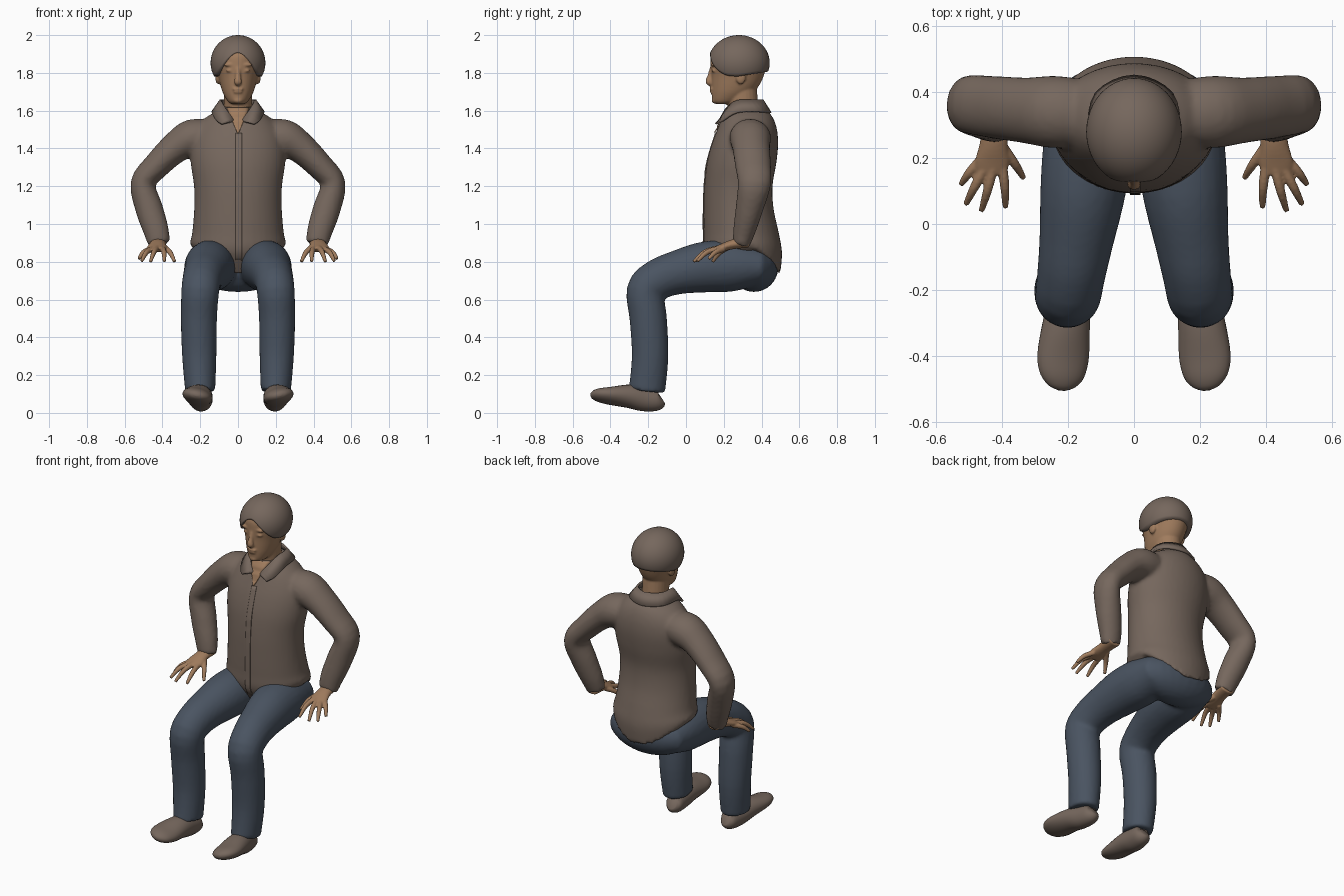
import bpy, bmesh
from math import sin, cos, pi, acos, sqrt
from mathutils import Vector, Matrix

cube = bpy.data.objects.get("Cube")
if cube:
    bpy.data.objects.remove(cube, do_unlink=True)


def material(name, rgb):
    mat = bpy.data.materials.new(name)
    mat.use_nodes = True
    mat.diffuse_color = (*rgb, 1)
    mat.node_tree.nodes["Principled BSDF"].inputs["Base Color"].default_value = (*rgb, 1)
    return mat


BROWN = material("warm brown cloth", (0.18, 0.136, 0.11))
SKIN = material("tan skin", (0.35, 0.2, 0.11))
DENIM = material("dark blue denim", (0.068, 0.088, 0.12))


def smooth_path(points, steps=4):
    """Catmull-Rom interpolation through tuples of any length."""
    padded = [points[0], *points, points[-1]]
    out = []
    for a, b, c, d in zip(padded, padded[1:], padded[2:], padded[3:]):
        for i in range(steps):
            t = i / steps
            out.append(tuple(
                q + t * ((r - p) + t * ((2 * p - 5 * q + 4 * r - s) + t * (3 * (q - r) + s - p))) / 2
                for p, q, r, s in zip(a, b, c, d)))
    return out + [points[-1]]


def skin_rings(bm, rings, cap_end=True):
    """Joins rings of points with quads and closes the ends."""
    loops = [[bm.verts.new(p) for p in ring] for ring in rings]
    for low, high in zip(loops, loops[1:]):
        for i in range(len(low)):
            j = (i + 1) % len(low)
            bm.faces.new((low[i], low[j], high[j], high[i]))
    bm.faces.new(loops[0])
    if cap_end:
        bm.faces.new(loops[-1])


def tube(bm, points, ref, sides=24):
    """Limb along a path of (x, y, z, radius along ref, radius across)."""
    path = smooth_path(points)
    centres = [Vector(p[:3]) for p in path]
    last = len(path) - 1
    rings = []
    for i, p in enumerate(path):
        along = (centres[min(i + 1, last)] - centres[max(i - 1, 0)]).normalized()
        side = Vector(ref)
        side = (side - along * side.dot(along)).normalized()
        cross = along.cross(side)
        rings.append([centres[i] + side * p[3] * cos(a) + cross * p[4] * sin(a)
                      for a in (2 * pi * k / sides for k in range(sides))])
    skin_rings(bm, rings)


def body(bm, levels, sides=40):
    """Upright form from (z, front y, back y, half width, side lift)."""
    rings = []
    for z, front, back, half, lift in smooth_path(levels):
        mid, depth = (front + back) / 2, (back - front) / 2
        rings.append([(half * cos(a), mid + depth * sin(a), z + lift * cos(a) ** 2)
                      for a in (2 * pi * k / sides for k in range(sides))])
    skin_rings(bm, rings)


def ball(bm, centre, radii):
    bmesh.ops.create_uvsphere(bm, u_segments=24, v_segments=16, radius=1,
                              matrix=Matrix.Translation(centre) @ Matrix.Diagonal((*radii, 1)))


def finish(name, bm, mat, voxel=0, thickness=0):
    """Makes the object; voxel fuses overlapping forms into one skin."""
    bmesh.ops.recalc_face_normals(bm, faces=bm.faces)
    mesh = bpy.data.meshes.new(name)
    bm.to_mesh(mesh)
    bm.free()
    mesh.polygons.foreach_set("use_smooth", [True] * len(mesh.polygons))
    mesh.materials.append(mat)
    obj = bpy.data.objects.new(name, mesh)
    bpy.context.collection.objects.link(obj)
    if voxel:
        fuse = obj.modifiers.new("fuse", "REMESH")
        fuse.mode = "VOXEL"
        fuse.voxel_size = voxel
        fuse.use_smooth_shade = True
        relax = obj.modifiers.new("relax", "SMOOTH")
        relax.factor = 0.5
        relax.iterations = 3
    if thickness:
        solid = obj.modifiers.new("thickness", "SOLIDIFY")
        solid.thickness = thickness
        solid.offset = 0
    return obj


def mirrored(points, s):
    return [(s * p[0], *p[1:]) for p in points]


# Shirt: torso and sleeves fused
TORSO = [(.735, .17, .50, .24, .14), (.85, .10, .508, .255, .05), (.95, .093, .492, .243, 0),
         (1.08, .093, .464, .232, 0), (1.2, .097, .458, .233, 0), (1.32, .11, .478, .25, 0),
         (1.42, .135, .488, .25, 0), (1.5, .165, .482, .225, 0), (1.56, .19, .462, .175, 0),
         (1.6, .21, .432, .11, 0), (1.625, .225, .41, .08, 0)]
SLEEVE = [(.13, .335, 1.46, .10, .085), (.24, .34, 1.455, .11, .10), (.33, .345, 1.405, .10, .083),
          (.43, .355, 1.31, .095, .071), (.503, .362, 1.215, .088, .066), (.47, .335, 1.08, .073, .073),
          (.435, .31, .97, .06, .068), (.418, .293, .895, .047, .058)]
shirt = bmesh.new()
body(shirt, TORSO)
for s in (1, -1):
    tube(shirt, mirrored(SLEEVE, s), (0, 1, 0))
finish("shirt", shirt, BROWN, voxel=.013)

LEVELS = smooth_path(TORSO)


def chest_y(x, z):
    """Front surface of the torso."""
    _, front, back, half, _ = min(LEVELS, key=lambda level: abs(level[0] - z))
    depth = (back - front) / 2
    return front + depth * (1 - sqrt(max(0, 1 - (x / half) ** 2)))


def chest_plate(name, bottom, top, mat, gap, rows=14, cols=6):
    """Thin panel on the chest between two (z, left x, right x) edges."""
    bm = bmesh.new()
    grid = []
    for r in range(rows + 1):
        z, x0, x1 = (b + (t - b) * r / rows for b, t in zip(bottom, top))
        xs = [x0 + (x1 - x0) * c / cols for c in range(cols + 1)]
        grid.append([bm.verts.new((x, chest_y(x, z) - gap, z)) for x in xs])
    for low, high in zip(grid, grid[1:]):
        for c in range(cols):
            bm.faces.new((low[c], low[c + 1], high[c + 1], high[c]))
    finish(name, bm, mat, thickness=.006)


chest_plate("button_placket", (.8, -.012, .02), (1.48, -.012, .02), BROWN, .001, rows=30)
chest_plate("open_neck", (1.48, -.003, .003), (1.615, -.06, .06), SKIN, .004)

# Collar: folded leaf running from one wing round the neck to the other
TOP_EDGE = [(.02, .185, 1.545), (.06, .21, 1.605), (.088, .27, 1.652), (.08, .36, 1.655)]
LOW_EDGE = [(.085, .158, 1.53), (.115, .195, 1.548), (.135, .27, 1.59), (.115, .395, 1.595)]
collar = bmesh.new()
edges = []
for half, back in ((TOP_EDGE, (0, .405, 1.655)), (LOW_EDGE, (0, .448, 1.588))):
    line = smooth_path(half + [back] + mirrored(half[::-1], -1))
    edges.append([collar.verts.new(p) for p in line])
for i in range(len(edges[0]) - 1):
    collar.faces.new((edges[0][i], edges[0][i + 1], edges[1][i + 1], edges[1][i]))
finish("collar", collar, BROWN, thickness=.012)

# Trousers: seat and both bent legs fused
LEG = [(.125, .40, .775, .12, .095), (.14, .25, .777, .134, .134), (.155, .1, .772, .13, .135),
       (.175, -.05, .742, .113, .116), (.19, -.15, .705, .104, .108), (.2, -.215, .645, .1, .1),
       (.207, -.2, .5, .096, .099), (.205, -.19, .3, .091, .097), (.2, -.207, .115, .08, .097)]
trousers = bmesh.new()
ball(trousers, (0, .36, .775), (.255, .13, .135))
for s in (1, -1):
    tube(trousers, mirrored(LEG, s), (1, 0, 0))
finish("trousers", trousers, DENIM, voxel=.013)

# Shoes: toes raised and soles rolled slightly outward
SHOE = [(.185, -.128, .075, .025, .03), (.187, -.15, .067, .05, .055), (.195, -.22, .074, .061, .066),
        (.205, -.3, .088, .072, .062), (.215, -.4, .09, .08, .046), (.217, -.46, .094, .068, .035),
        (.219, -.492, .096, .042, .022), (.22, -.505, .097, .012, .008)]
for s, side in ((1, "left"), (-1, "right")):
    shoe = bmesh.new()
    tube(shoe, mirrored(SHOE, s), (1, 0, s * .22))
    finish(side + "_shoe", shoe, BROWN)

# Hands: palm plus spread digits
PALM = [(.42, .33, .905, .045, .03), (.425, .25, .893, .042, .026), (.43, .19, .875, .052, .02),
        (.435, .155, .865, .045, .015)]
DIGITS = [[(.395, .23, .88), (.36, .18, .85), (.335, .14, .80)],
          [(.4, .18, .87), (.392, .11, .85), (.39, .05, .802)],
          [(.428, .17, .872), (.445, .1, .852), (.463, .04, .80)],
          [(.45, .175, .87), (.485, .11, .85), (.51, .06, .803)],
          [(.46, .2, .868), (.5, .155, .85), (.525, .12, .815)]]
for s, side in ((1, "left"), (-1, "right")):
    hand = bmesh.new()
    tube(hand, mirrored(PALM, s), (1, 0, 0))
    for digit in DIGITS:
        widths = (.016, .014, .009)
        tube(hand, mirrored([(*p, w, w) for p, w in zip(digit, widths)], s), (1, 0, 0), sides=12)
    finish(side + "_hand", hand, SKIN, voxel=.005)

# Head, neck and face fused
HEAD = [(1.635, .16, .23, .032, 0), (1.65, .141, .29, .054, 0), (1.69, .136, .35, .078, 0),
        (1.73, .135, .385, .092, 0), (1.78, .134, .41, .104, 0), (1.84, .13, .425, .118, 0),
        (1.9, .136, .42, .112, 0), (1.95, .18, .37, .07, 0)]
head = bmesh.new()
body(head, HEAD)
tube(head, [(0, .315, 1.5, .08, .085), (0, .305, 1.6, .075, .08), (0, .29, 1.72, .076, .085)], (1, 0, 0))
tube(head, [(0, .14, 1.83, .012, .012), (0, .128, 1.785, .014, .014), (0, .121, 1.752, .021, .018),
            (0, .135, 1.74, .015, .01)], (1, 0, 0), sides=16)
ball(head, (0, .137, 1.714), (.03, .012, .008))
ball(head, (0, .138, 1.699), (.025, .012, .008))
ball(head, (0, .155, 1.655), (.028, .02, .018))
for s in (1, -1):
    ball(head, (s * .042, .147, 1.812), (.021, .012, .009))
    ball(head, (s * .045, .146, 1.843), (.032, .014, .009))
    ball(head, (s * .106, .29, 1.775), (.014, .026, .035))
finish("head", head, SKIN, voxel=.006)

# Close cap: dome with its hem raised over the forehead
def cap_ring(t, inset=1):
    ring = []
    for k in range(48):
        a = 2 * pi * k / 48
        hem = 1.782 + .125 * max(0, -sin(a)) ** 4 + .025 * max(0, sin(a))
        polar = t * acos((hem - 1.853) / .147)
        ring.append((.145 * sin(polar) * cos(a) * inset,
                     .28 + .163 * sin(polar) * sin(a) * inset, 1.853 + .147 * cos(polar)))
    return ring


cap = bmesh.new()
skin_rings(cap, [cap_ring(max(i / 20, .01)) for i in range(21)] + [cap_ring(1, .78)], cap_end=False)
finish("cap", cap, BROWN)
